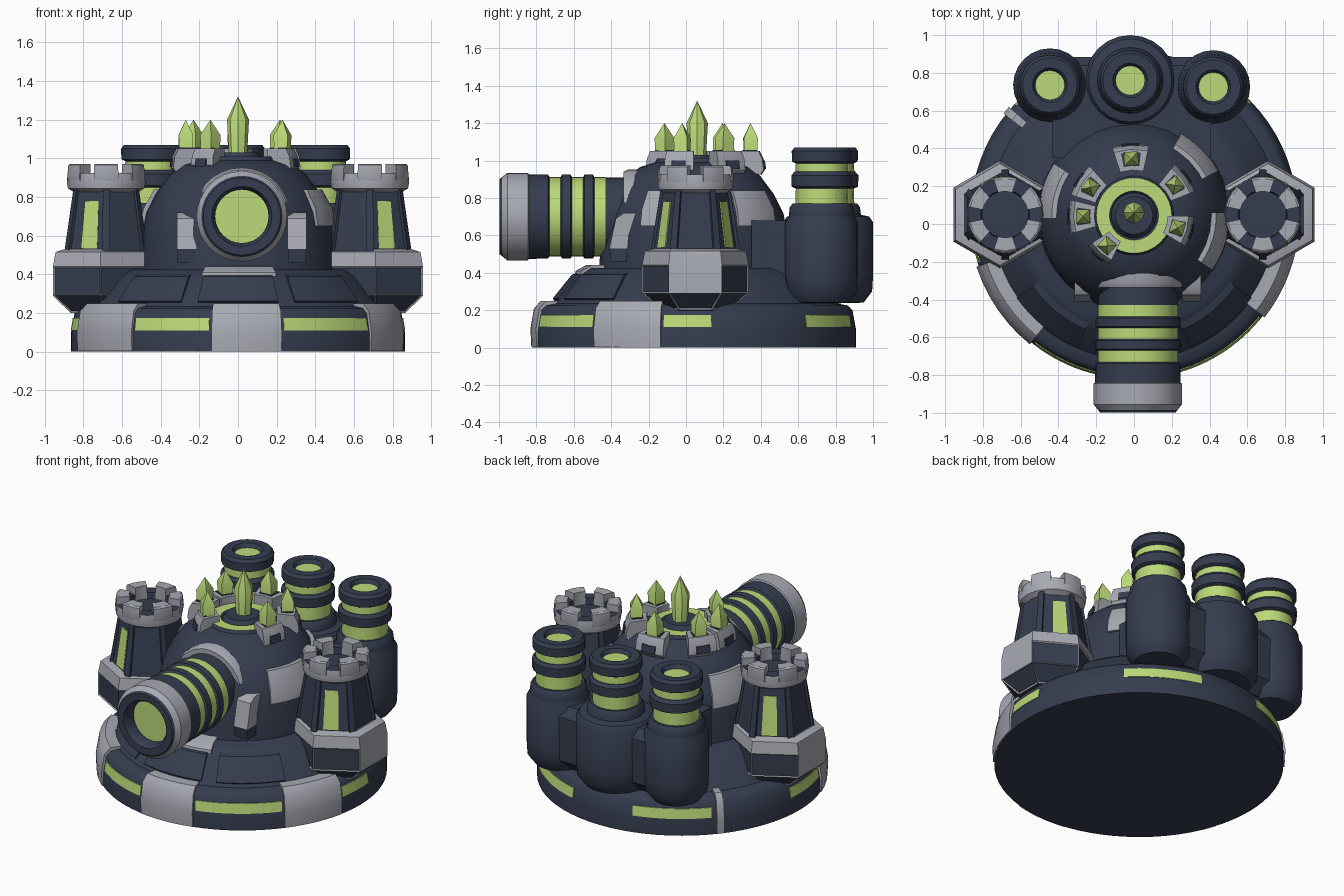
import bpy, bmesh
from math import radians, degrees, cos, sin, pi, atan2, hypot
from mathutils import Matrix

if "Cube" in bpy.data.objects:
    bpy.data.objects.remove(bpy.data.objects["Cube"])


def material(name, rgb):
    m = bpy.data.materials.new(name)
    m.diffuse_color = (*rgb, 1)
    m.use_nodes = True
    m.node_tree.nodes["Principled BSDF"].inputs["Base Color"].default_value = m.diffuse_color
    return m


MATS = [material("dark_navy", (.036, .046, .078)),
        material("light_grey", (.39, .40, .45)),
        material("lime_green", (.50, .70, .19))]
D, G, L = 0, 1, 2
CENTRE = (0, .045, 0)
CANNON = Matrix.Translation((.02, 0, .70)) @ Matrix.Rotation(pi / 2, 4, 'X')


def finish(name, bm, place=(0, 0, 0), sharp=35):
    """Turn a bmesh into an object, with smooth faces and sharp hard edges."""
    bmesh.ops.remove_doubles(bm, verts=bm.verts, dist=1e-5)
    bmesh.ops.recalc_face_normals(bm, faces=bm.faces)
    bm.transform(place if isinstance(place, Matrix) else Matrix.Translation(place))
    for f in bm.faces:
        f.smooth = True
    for e in bm.edges:
        e.smooth = len(e.link_faces) == 2 and e.calc_face_angle(0) < radians(sharp)
    me = bpy.data.meshes.new(name)
    bm.to_mesh(me)
    bm.free()
    for m in MATS:
        me.materials.append(m)
    ob = bpy.data.objects.new(name, me)
    bpy.context.collection.objects.link(ob)
    return ob


def revolve(profile, mats, segs=32, a0=0, a1=360, closed=False):
    """Revolve (radius, height) points; mats gives one colour or one per profile step."""
    bm = bmesh.new()
    rows = []
    for i in range(segs + 1):
        a = radians(a0 + (a1 - a0) * i / segs)
        rows.append([bm.verts.new((r * cos(a), r * sin(a), z)) for r, z in profile])
    n = len(profile)
    for p, q in zip(rows, rows[1:]):
        for j in range(n if closed else n - 1):
            k = (j + 1) % n
            f = bm.faces.new((p[j], q[j], q[k], p[k]))
            f.material_index = mats if isinstance(mats, int) else mats[j]
    if closed and a1 - a0 < 360:
        for row in (rows[0], rows[-1]):
            bm.faces.new(row).material_index = mats
    return bm


def lathe(name, profile, mats, place=(0, 0, 0), segs=32, a0=0):
    return finish(name, revolve(profile, mats, segs, a0, a0 + 360), place)


def sector(name, profile, mat, a0, a1, place=CENTRE, segs=6):
    return finish(name, revolve(profile, mat, segs, a0, a1, True), place)


def inset(bm, test, width, depth, mat):
    """Recess the chosen faces as panels of another colour."""
    bmesh.ops.remove_doubles(bm, verts=bm.verts, dist=1e-5)
    bmesh.ops.recalc_face_normals(bm, faces=bm.faces)
    chosen = [f for f in bm.faces if test(f)]
    bmesh.ops.inset_individual(bm, faces=chosen, thickness=width, depth=depth)
    for f in chosen:
        f.material_index = mat


def extrude_x(name, outline, x, width, mat):
    """Extrude a (y, z) outline along x."""
    bm = bmesh.new()
    sides = [[bm.verts.new((x + s * width / 2, y, z)) for y, z in outline] for s in (-1, 1)]
    n = len(outline)
    for s in sides:
        bm.faces.new(s)
    for i in range(n):
        j = (i + 1) % n
        bm.faces.new((sides[0][i], sides[0][j], sides[1][j], sides[1][i]))
    for f in bm.faces:
        f.material_index = mat
    return finish(name, bm)


# Round base with sloping deck
lathe("base", [(0, 0), (.865, 0), (.865, .09), (.845, .20), (.82, .225), (.765, .235),
               (.64, .385), (.58, .425), (0, .425)], D, CENTRE, 72)
for a0, a1 in ((198, 231), (261, 285), (-38, -12), (139, 142)):
    sector("base_armour_plate", [(.80, .003), (.872, .003), (.877, .10), (.858, .21), (.82, .25), (.74, .25)],
           G, a0, a1)
for a0, a1 in ((232, 260), (286, 321), (-11, 6), (174, 197), (44, 76), (105, 137)):
    sector("base_light_strip", [(.82, .11), (.865, .11), (.855, .173), (.82, .173)], L, a0, a1, segs=10)
sector("deck_front_plate", [(.40, .40), (.64, .39), (.635, .41), (.58, .44), (.40, .445)], G, 253, 288)
for a in (231, 270, 309):
    sector("deck_panel", [(.58, .36), (.735, .24), (.758, .262), (.655, .39), (.60, .405)], D, a - 16, a + 16, segs=8)

# Central dome, with the lit ring on top
lathe("dome", [(.51, .40), (.50, .60), (.475, .72), (.425, .82), (.35, .92), (.29, .965), (.21, .99),
               (.20, 1.01), (.13, 1.01), (.12, 1.0), (.10, 1.03), (0, 1.03)],
      [D, D, D, D, D, D, D, L, D, D, D], CENTRE, 32)
for a0, a1 in ((147, 182), (28, 60), (-35, 2)):
    sector("dome_armour_plate", [(.45, .65), (.505, .65), (.49, .74), (.435, .84), (.39, .84)], G, a0, a1)

# Crown sockets with crystals
for x, y in ((-.015, .345), (-.23, .195), (.217, .206), (-.27, .04), (.23, -.02), (-.143, -.115)):
    a = degrees(atan2(y - CENTRE[1], x))
    r = hypot(x, y - CENTRE[1])
    sector("crown_socket", [(r - .06, .94), (r + .06, .925), (r + .078, .95), (r + .07, 1.01), (r + .05, 1.05),
                            (r - .06, 1.05)], G, a - 15, a + 15, segs=2)
    sector("socket_recess", [(r - .038, 1.045), (r + .035, 1.045), (r + .035, 1.056), (r - .038, 1.056)],
           D, a - 9, a + 9, segs=2)
    sector("socket_front_recess", [(r, .955), (r + .084, .955), (r + .077, 1.0), (r, 1.0)], D, a - 7, a + 7, segs=2)
    lathe("small_crystal", [(0, 1.0), (.048, 1.0), (.053, 1.12), (0, 1.20)], L, (x, y, 0), 4, a + 45)
lathe("large_crystal", [(0, 1.0), (.046, 1.0), (.057, 1.20), (0, 1.32)], L, (0, .06, 0), 8)

# Cannon, revolved around its barrel axis
barrel = [(.21, 0), (.21, .43)]
colours = [D]
for t in (.43, .55, .67):
    barrel += [(.212, t), (.212, t + .06), (.225, t + .068), (.225, t + .112)]
    colours += [D, L, D, D]
barrel += [(.226, .84), (.234, .845), (.234, .955), (.21, .985), (.20, .998), (.155, .998),
           (.138, .97), (.138, .92), (0, .92)]
colours += [D, G, G, G, D, D, D, D, L]
colours = colours[:len(barrel) - 1]
lathe("cannon", barrel, colours, CANNON, 32)
lathe("cannon_sleeve", [(.238, .05), (.238, .31), (.225, .33), (.20, .33)], D, CANNON, 32)
sector("cannon_collar", [(.20, .18), (.25, .20), (.252, .31), (.24, .335), (.20, .335)], G, 18, 162, CANNON, 12)

# Brackets either side of the cannon
for s in (-1, 1):
    x = .02 + s * .285
    extrude_x("cannon_bracket", [(-.41, .53), (-.15, .53), (-.15, .72), (-.33, .72), (-.375, .69)], x, .10, G)
    extrude_x("bracket_foot", [(-.40, .46), (-.15, .46), (-.15, .53), (-.41, .53)], x, .095, D)

# Side towers
for s in (-1, 1):
    place = (s * .71, .05, 0)
    bm = revolve([(0, .19), (.18, .20), (.285, .29), (.285, .44), (.27, .515), (.22, .53), (0, .53)],
                 [D, G, G, G, G, D], 6, 90, 450)
    inset(bm, lambda f: .2 < f.calc_center_median().z < .42 and f.normal.x * s < .75, .010, -.006, D)
    finish("tower_collar", bm, place)
    place = (s * .682, .05, 0)
    lathe("tower_body", [(.235, .50), (.18, .84)], D, place, 6, 90)
    for k in range(6):
        sector("tower_corner_rib", [(.20, .52), (.238, .52), (.187, .84), (.15, .84)], D,
               90 + 60 * k - 5, 90 + 60 * k + 5, place, 2)
    for a in (64, -64):
        a = a if s > 0 else 180 - a
        sector("tower_light_slit", [(.15, .535), (.209, .535), (.175, .78), (.12, .78)], L, a - 13, a + 13, place, 1)
    lathe("tower_top", [(.165, .825), (.198, .845), (.204, .88), (.198, .925), (.13, .925), (.125, .885), (0, .885)],
          [G, G, G, D, D, D], place, 18)
    for k in range(6):
        a = 30 + 60 * k
        sector("tower_battlement", [(.122, .88), (.20, .88), (.206, .90), (.20, .965), (.19, .972), (.122, .972)],
               G, a - 18, a + 18, place, 3)

# Rear chimneys with their housings
for x, y, r in ((-.445, .735, .195), (-.02, .76, .24), (.42, .725, .195)):
    lathe("chimney_housing", [(0, .235), (r - .05, .24), (r - .005, .30), (r, .38), (r, .67), (r - .02, .70),
                              (.175, .71), (.17, .75), (.155, .77), (0, .77)], D, (x, y, 0), 24)
    lathe("chimney", [(.14, .76), (.138, .85), (.16, .86), (.162, .92), (.145, .94), (.14, .94), (.138, .985),
                      (.158, .995), (.16, 1.05), (.145, 1.07), (.092, 1.07), (.078, 1.045), (0, 1.045)],
          [L, D, D, D, D, L, D, D, D, D, D, L], (x, y, 0), 20)
extrude_x("chimney_link", [(.35, .24), (.80, .25), (.88, .33), (.885, .62), (.84, .68), (.35, .68)], -.012, .84, D)
